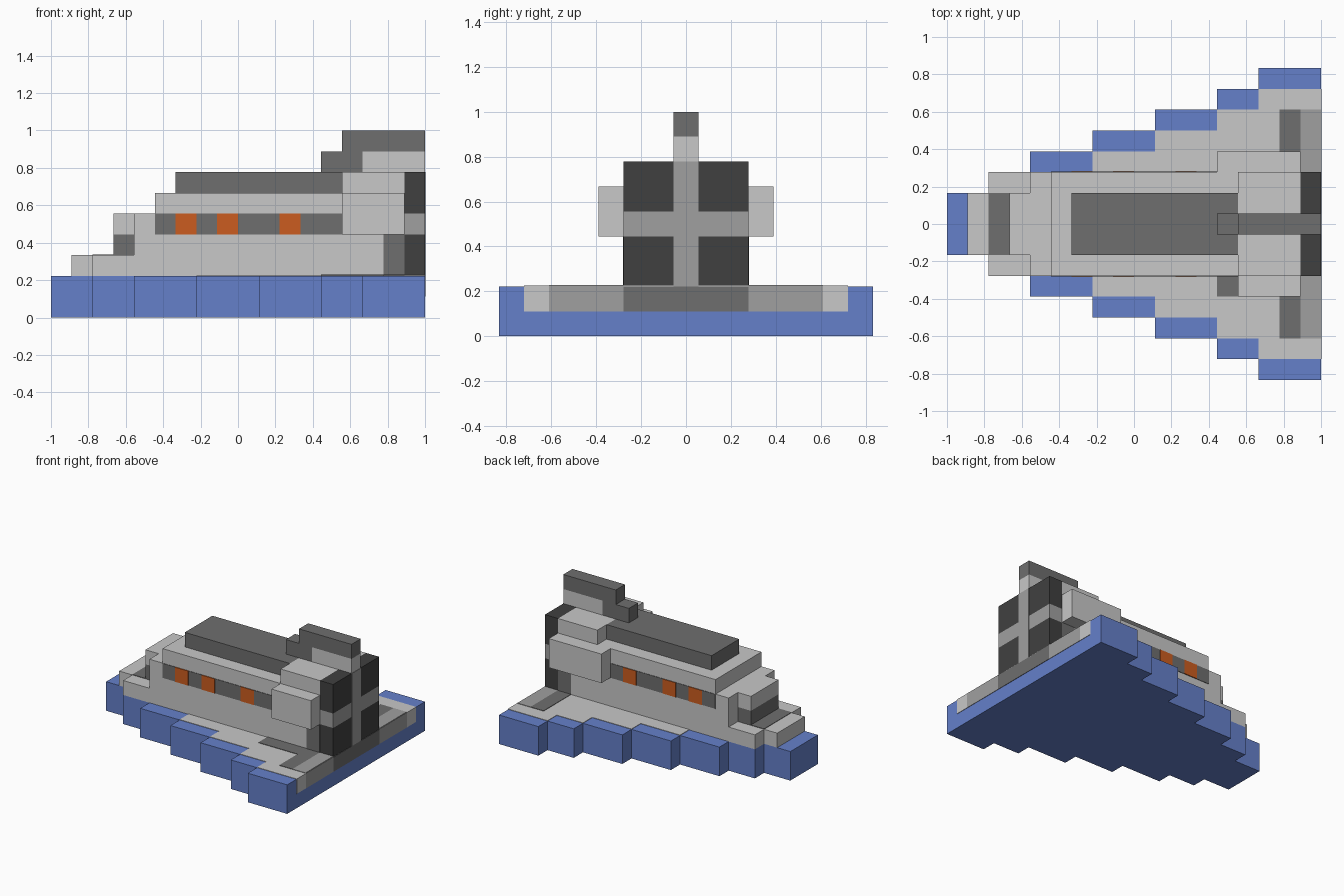
import bpy, bmesh

cube = bpy.data.objects.get("Cube")
if cube:
    bpy.data.objects.remove(cube, do_unlink=True)

U = 1 / 9      # size of one block
LENGTH = 18    # blocks from bow (0) to stern
T = 0.03       # thickness of painted plates, in blocks


def material(name, r, g, b):
    m = bpy.data.materials.new(name)
    m.use_nodes = True
    m.diffuse_color = (r, g, b, 1)
    m.node_tree.nodes["Principled BSDF"].inputs["Base Color"].default_value = (r, g, b, 1)
    return m


BLUE = material("blue", 0.13, 0.216, 0.59)
LIGHT = material("light grey", 0.58, 0.58, 0.58)
MID = material("mid grey", 0.35, 0.35, 0.35)
DARK = material("dark grey", 0.156, 0.156, 0.156)
BLACK = material("charcoal", 0.051, 0.051, 0.051)
ORANGE = material("orange", 0.6, 0.107, 0.014)


def prism(name, outline, z0, z1, mat):
    """Extrude a flat outline (in blocks) upward from z0 to z1."""
    bm = bmesh.new()
    verts = [bm.verts.new(((x - LENGTH / 2) * U, y * U, z0 * U)) for x, y in outline]
    base = bm.faces.new(verts)
    top = bmesh.ops.extrude_face_region(bm, geom=[base])["geom"]
    moved = [v for v in top if isinstance(v, bmesh.types.BMVert)]
    bmesh.ops.translate(bm, verts=moved, vec=(0, 0, (z1 - z0) * U))
    bmesh.ops.recalc_face_normals(bm, faces=bm.faces)
    mesh = bpy.data.meshes.new(name)
    bm.to_mesh(mesh)
    bm.free()
    mesh.materials.append(mat)
    obj = bpy.data.objects.new(name, mesh)
    bpy.context.collection.objects.link(obj)
    return obj


def box(name, x, y, z, mat):
    return prism(name, [(x[0], y[0]), (x[1], y[0]), (x[1], y[1]), (x[0], y[1])], z[0], z[1], mat)


def centred(name, x, half, z, mat):
    return box(name, x, (-half, half), z, mat)


def pair(name, x, y, z, mat):
    """One box on each side of the centre line."""
    box("left_" + name, x, y, z, mat)
    box("right_" + name, x, (-y[1], -y[0]), z, mat)


def stepped(name, steps, z0, z1, mat):
    """Symmetric stair-stepped slab from (start x, half width) steps."""
    side = []
    for i, (x, half) in enumerate(steps):
        end = steps[i + 1][0] if i + 1 < len(steps) else LENGTH
        side += [(x, half), (end, half)]
    outline = side + [(x, -y) for x, y in reversed(side)]
    return prism(name, outline, z0, z1, mat)


# Stepped base and the painted deck set one block inside it
steps = [(0, 1.5), (2, 2.5), (4, 3.5), (7, 4.5), (10, 5.5), (13, 6.5), (15, 7.5)]
stepped("base", steps, 0, 2, BLUE)
stepped("deck", [(x, half - 1) for x, half in steps[2:]], 2 - T, 2 + T, LIGHT)

# Deck markings
paint = (2 - T, 2 + 2 * T)
pair("deck_stripe", (16, 17), (2.5, 5.5), paint, DARK)
pair("stern_deck", (17, 18), (2.5, 5.5), paint, MID)
box("deck_walkway", (13, 16), (-3.5, -2.5), paint, DARK)

# Stern panels
stern = (LENGTH - T, LENGTH + T)
centred("stern_panel", stern, 2.5, (1, 2), DARK)
pair("stern_panel_middle", stern, (2.5, 5.5), (1, 2 + T), MID)
pair("stern_panel_outer", stern, (5.5, 6.5), (1, 2 + T), LIGHT)

# Bow and bridge
centred("bow_block", (1, 2), 1.5, (2, 3), LIGHT)
centred("bow_deck", (2, 4), 2.5, (2, 3), LIGHT)
centred("bow_deck_panel", (2, 3), 1.5, (3 - T, 3 + T), DARK)
centred("bridge_windows", (3, 4), 1.5, (3, 4), DARK)
centred("bridge_roof", (3, 4), 1.5, (4, 5), LIGHT)

# Main cabin
centred("cabin_lower", (4, 17), 2.5, (2, 5), LIGHT)
centred("cabin_upper", (5, 17), 2.5, (5, 6), LIGHT)
centred("cabin_rear", (14, 17), 2.5, (6, 7), LIGHT)
centred("cabin_roof", (6, 14), 1.5, (6, 7), DARK)

# Window band with lit windows, and dark rear hull panels
pair("window_band", (5, 14), (2.5 - T, 2.5 + T), (4, 5), DARK)
for x in (6, 8, 11):
    pair("lit_window", (x, x + 1), (2.5 - T, 2.5 + 2 * T), (4, 5), ORANGE)
pair("rear_hull_panel", (16, 17), (2.5 - T, 2.5 + T), (2, 4), DARK)

# Side pods
box("left_pod", (13, 17), (2.5, 3.5), (4, 6), LIGHT)
box("right_pod", (14, 17), (-3.5, -2.5), (4, 6), LIGHT)

# Engine block with a grey cross on its rear face
centred("engine_lower", (17, 18), 2.5, (2, 4), BLACK)
centred("engine_band", (17, 18), 2.5, (4, 5), MID)
centred("engine_upper", (17, 18), 2.5, (5, 7), BLACK)
centred("engine_column", stern, 0.5, (2, 7), MID)

# Tail fin
centred("fin_front", (13, 15), 0.5, (7, 8), DARK)
centred("fin_base", (15, 18), 0.5, (7, 8), LIGHT)
centred("fin_top", (14, 18), 0.5, (8, 9), DARK)
